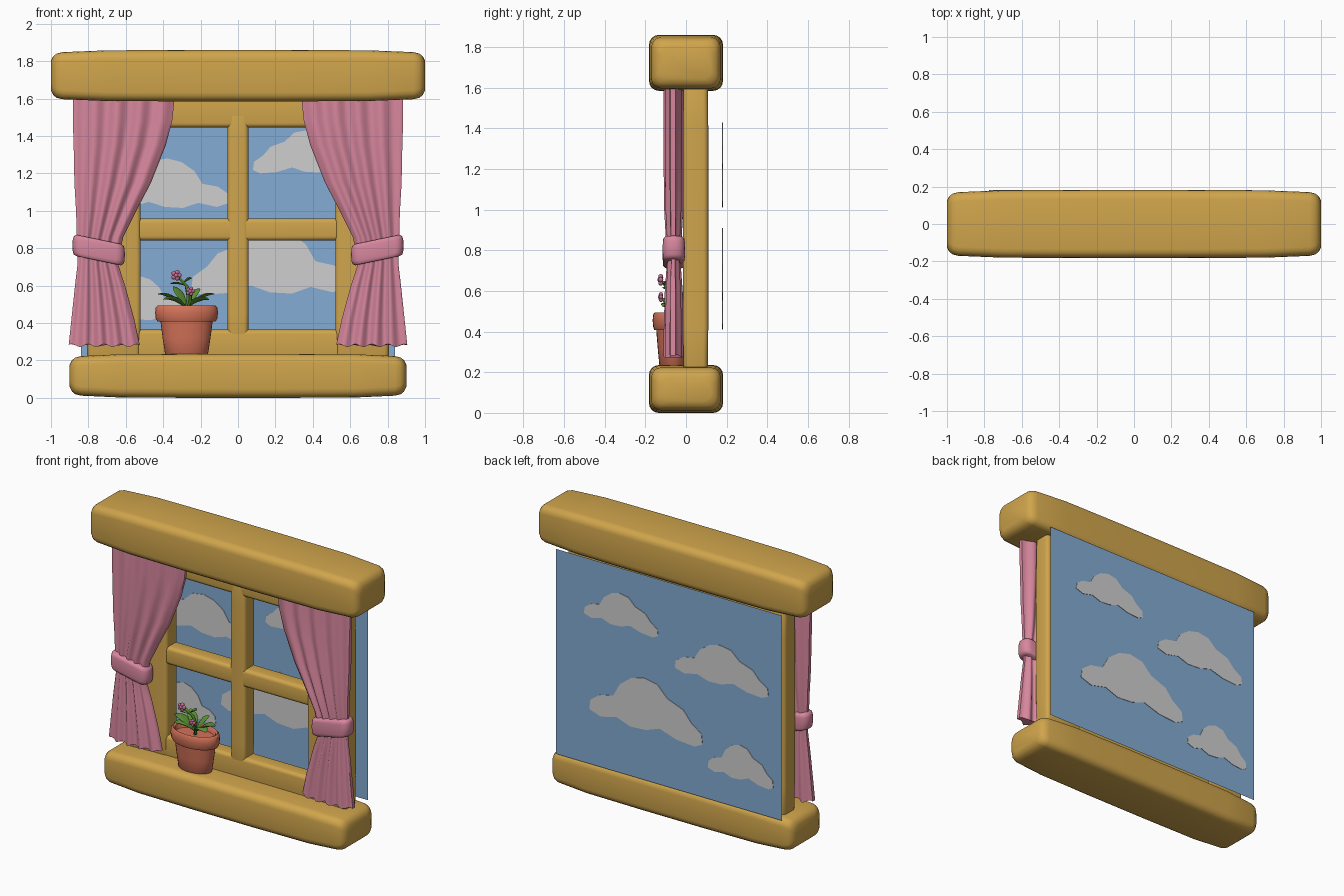
import bpy, bmesh, math
from mathutils import Vector, Matrix

if "Cube" in bpy.data.objects:
    bpy.data.objects.remove(bpy.data.objects["Cube"])


def material(name, r, g, b):
    m = bpy.data.materials.new(name)
    lin = [((c / 255 + 0.055) / 1.055) ** 2.4 for c in (r, g, b)]
    m.diffuse_color = (*lin, 1)
    m.use_nodes = True
    m.node_tree.nodes["Principled BSDF"].inputs["Base Color"].default_value = m.diffuse_color
    return m


WOOD = material("golden wood", 208, 165, 76)
SKY = material("sky blue", 132, 172, 212)
CLOUD = material("cloud grey", 207, 207, 207)
CLOTH = material("curtain pink", 216, 135, 158)
CLAY = material("terracotta", 210, 114, 88)
LEAF = material("leaf green", 92, 146, 52)
PETAL = material("flower mauve", 196, 112, 150)


def finish(name, bm, mat, angle=40):
    bmesh.ops.recalc_face_normals(bm, faces=bm.faces)
    me = bpy.data.meshes.new(name)
    bm.to_mesh(me)
    bm.free()
    me.materials.append(mat)
    ob = bpy.data.objects.new(name, me)
    bpy.context.collection.objects.link(ob)
    bpy.ops.object.select_all(action='DESELECT')
    ob.select_set(True)
    bpy.context.view_layer.objects.active = ob
    bpy.ops.object.shade_smooth_by_angle(angle=math.radians(angle))
    return ob


def loft(name, rings, mat, angle=40):
    """Skin closed rings of equal length and cap both ends."""
    bm = bmesh.new()
    vs = [[bm.verts.new(p) for p in ring] for ring in rings]
    n = len(vs[0])
    for a, b in zip(vs, vs[1:]):
        for i in range(n):
            j = (i + 1) % n
            bm.faces.new((a[i], a[j], b[j], b[i]))
    bm.faces.new(vs[0])
    bm.faces.new(vs[-1])
    return finish(name, bm, mat, angle)


def rounded_rect(a, b, r):
    pts = []
    for k, (sx, sy) in enumerate(((1, 1), (-1, 1), (-1, -1), (1, -1))):
        for i in range(5):
            t = math.radians(90 * k + 22.5 * i)
            pts.append((sx * (a - r) + r * math.cos(t), sy * (b - r) + r * math.sin(t)))
    return pts


def timber(name, x, y, z, r, vertical=False, taper=0.01):
    """Rounded beam filling the given ranges, running along x or z."""
    c = [(p[0] + p[1]) / 2 for p in (x, y, z)]
    h = [(p[1] - p[0]) / 2 for p in (x, y, z)]
    length, width = (h[2], h[0]) if vertical else (h[0], h[2])
    half = [(length, r * 0.8 + taper), (length - r * 0.2, r * 0.4 + taper),
            (length - r * 0.5, r * 0.16 + taper), (length - r, r * 0.03 + taper),
            (length * 0.7, taper * 0.2), (length * 0.25, 0)]
    stations = [(-s, i) for s, i in half] + [(s, i) for s, i in reversed(half)]
    rings = []
    for s, inset in stations:
        sec = rounded_rect(h[1] - inset, width - inset, r * 0.8)
        rings.append([(c[0] + w, c[1] + d, c[2] + s) if vertical else
                      (c[0] + s, c[1] + d, c[2] + w) for d, w in sec])
    return loft(name, rings, WOOD, 50)


# Head beam and sill
timber("head_beam", (-1, 1), (-.182, .182), (1.585, 1.86), .06)
timber("window_sill", (-.9, .9), (-.182, .182), (0, .235), .06)

# Window frame
for side, x in (("left", (-.81, -.52)), ("right", (.52, .81))):
    timber(side + "_stile", x, (-.015, .11), (.2, 1.62), .03, True, .002)
timber("centre_mullion", (-.057, .057), (-.01, .105), (.25, 1.6), .03, True, .002)
for name, z in (("bottom_rail", (.2, .365)), ("middle_rail", (.84, .96)), ("top_rail", (1.445, 1.62))):
    timber(name, (-.7, .7), (-.008, .103), z, .03, False, .002)

# Sky sheet behind the frame
bm = bmesh.new()
bm.faces.new([bm.verts.new((x, .18, z)) for x, z in ((-.84, .225), (.84, .225), (.84, 1.6), (-.84, 1.6))])
finish("sky_sheet", bm, SKY)

# Clouds, thin plates passing through the sky sheet
OUTLINE = [(0, .12), (.01, .3), (.09, .44), (.21, .5), (.27, .75), (.37, .93), (.48, 1), (.6, .95),
           (.69, .74), (.83, .62), (.9, .42), (.99, .27), (1, .08), (.93, 0), (.77, .03), (.62, .14),
           (.5, .04), (.36, .02), (.24, .12), (.1, .04)]
for i, (xa, xb, za, zb) in enumerate(((.63, .08, 1.2, 1.43), (-.045, -.74, 1.01, 1.28),
                                      (.59, -.25, .55, .91), (-.29, -.775, .41, .65))):
    loft("cloud_%d" % (i + 1),
         [[(xa + (xb - xa) * u, y, za + (zb - za) * v) for u, v in OUTLINE] for y in (.177, .183)], CLOUD)

# Curtains: rows of height, outer edge, inner edge, half depth
ROWS = [(1.62, .89, .33, .05), (1.48, .89, .345, .052), (1.35, .885, .38, .052), (1.15, .88, .46, .05),
        (1.0, .87, .54, .048), (.86, .865, .61, .04), (.78, .86, .63, .034), (.72, .86, .64, .036),
        (.6, .875, .6, .045), (.42, .895, .55, .05), (.28, .91, .52, .052)]
N = 40
for side, s in (("left", -1), ("right", 1)):
    rings = []
    for z, xo, xi, h in ROWS:
        ring = []
        for k in range(2 * N):
            front = k < N
            u = (k + .5) / N if front else (2 * N - k - .5) / N
            fold = .72 + .28 * math.cos(2 * math.pi * (4.5 * u + (0 if front else .3)))
            d = h * fold * math.sin(math.pi * u) ** .35
            hem = .008 * math.sin(9 * math.pi * u) if z < .3 else 0
            ring.append((s * (xo + (xi - xo) * u), -.06 + (-d if front else d), z + hem))
        rings.append(ring)
    loft(side + "_curtain", rings, CLOTH, 60)

    # Tie band, slightly tilted with the outer end higher
    rings = []
    for k, dz in ((.86, -.057), (.96, -.05), (1, -.035), (1.02, 0), (1, .035), (.96, .05), (.86, .057)):
        rings.append([(s * (.745 + a * k), -.06 + b * k, .79 + dz + a * .18)
                      for a, b in rounded_rect(.138, .054, .045)])
    loft(side + "_curtain_tie", rings, CLOTH, 60)

# Flower pot, slightly flattened front to back
PX, PY, FLAT = -.275, -.06, .62
rings = []
for r, z in ((.105, .225), (.115, .235), (.128, .32), (.14, .412), (.155, .408), (.165, .425), (.168, .455),
             (.165, .483), (.152, .495), (.14, .488), (.132, .46)):
    rings.append([(PX + r * math.cos(t), PY + FLAT * r * math.sin(t), z)
                  for t in (math.tau * i / 28 for i in range(28))])
loft("flower_pot", rings, CLAY)


def leaf(name, base, heading, length, width, rise, droop):
    """Thick pointed leaf that climbs and then curls over."""
    t = math.radians(heading)
    out, side = Vector((math.cos(t), math.sin(t) * .6, 0)), Vector((-math.sin(t), math.cos(t), 0))
    rings = []
    for i in range(9):
        u = i / 8
        w = width * (math.sin(math.pi * (.04 + .93 * u ** 1.2)))
        c = Vector(base) + out * length * u + Vector((0, 0, rise * u - droop * u * u))
        rings.append([c + side * w * math.cos(a) + Vector((0, 0, .3 * w * math.sin(a) + .2 * w * abs(math.cos(a))))
                      for a in (math.tau * k / 10 for k in range(10))])
    loft(name, rings, LEAF, 70)


# Plant leaves
for i, (h, l, w, r, d) in enumerate(((180, .155, .035, .17, .09), (0, .15, .035, .17, .09),
                                     (215, .15, .035, .15, .1), (-38, .15, .035, .14, .09),
                                     (130, .11, .03, .17, .05), (50, .11, .03, .17, .06))):
    leaf("leaf_%d" % (i + 1), (PX, PY, .475), h, l, w, r, d)


def tube(name, pts, r):
    rings = [[Vector(p) + Vector((r * math.cos(a), r * math.sin(a), 0))
              for a in (math.tau * k / 8 for k in range(8))] for p in pts]
    loft(name, rings, LEAF, 70)


def flower(name, centre, size):
    bm = bmesh.new()
    for k in range(6):
        a = math.tau * k / 5
        off = Vector((math.cos(a), -.25, math.sin(a))) * size * .6 if k < 5 else Vector((0, -size * .3, 0))
        bmesh.ops.create_icosphere(bm, subdivisions=2, radius=size * .45,
                                   matrix=Matrix.Translation(Vector(centre) + off))
    finish(name, bm, PETAL, 60)


# Stems and flowers
tube("main_stem", [(PX, PY, .46), (PX + .01, PY - .01, .54), (PX, PY - .03, .6), (-.325, -.11, .65)], .01)
tube("side_stem", [(PX, PY, .46), (PX + .02, PY - .03, .52), (PX + .02, -.115, .565)], .008)
leaf("stem_leaf_left", (PX - .01, -.09, .6), 195, .08, .02, .04, .03)
leaf("stem_leaf_right", (PX - .02, -.09, .61), 10, .05, .025, .06, .03)
flower("top_flower", (-.33, -.12, .655), .028)
flower("low_flower", (-.255, -.12, .57), .024)
